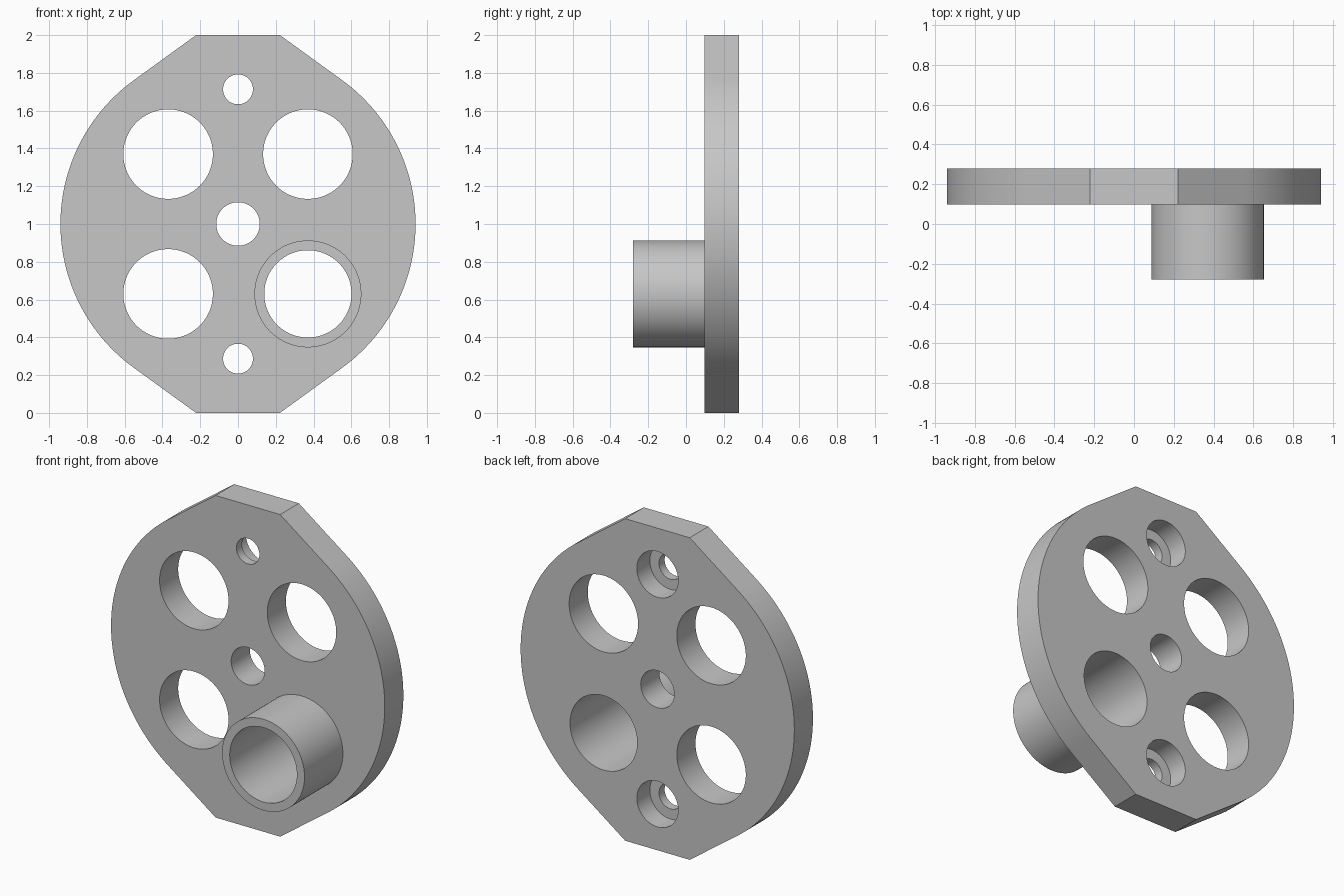
import bpy, bmesh
from math import sin, cos, pi, atan2, acos, hypot, radians

if "Cube" in bpy.data.objects:
    bpy.data.objects.remove(bpy.data.objects["Cube"], do_unlink=True)

FRONT, PLATE_FRONT, BACK = -0.28, 0.097, 0.28
CENTRE_Z = 1.0
RIM, FLAT = 0.94, 0.222          # disc radius, half width of the end flats
OFFSET = 0.37                    # large hole offset from the centre

grey = bpy.data.materials.new("plain grey")
grey.use_nodes = True
colour = (0.57, 0.57, 0.57, 1)
grey.diffuse_color = colour
grey.node_tree.nodes["Principled BSDF"].inputs["Base Color"].default_value = colour


def prism(name, outline, y0, y1):
    """Extrude an x-z outline from y0 to y1."""
    bm = bmesh.new()
    face = bm.faces.new([bm.verts.new((x, y0, z)) for x, z in outline])
    top = bmesh.ops.extrude_face_region(bm, geom=[face])["geom"]
    bmesh.ops.translate(bm, vec=(0, y1 - y0, 0),
                        verts=[v for v in top if isinstance(v, bmesh.types.BMVert)])
    bmesh.ops.recalc_face_normals(bm, faces=bm.faces)
    mesh = bpy.data.meshes.new(name)
    bm.to_mesh(mesh)
    bm.free()
    mesh.materials.append(grey)
    obj = bpy.data.objects.new(name, mesh)
    bpy.context.collection.objects.link(obj)
    return obj


def cylinder(name, x, z, r, y0, y1, sides=96):
    ring = [(x + r * cos(2 * pi * i / sides), z + r * sin(2 * pi * i / sides))
            for i in range(sides)]
    return prism(name, ring, y0, y1)


def combine(target, tool, operation):
    mod = target.modifiers.new(tool.name, "BOOLEAN")
    mod.operation, mod.solver, mod.object = operation, "EXACT", tool
    bpy.context.view_layer.objects.active = target
    bpy.ops.object.modifier_apply(modifier=mod.name)
    bpy.data.objects.remove(tool, do_unlink=True)


# Plate outline: side arcs running tangentially into the end flats
tangent = atan2(1, FLAT) - acos(RIM / hypot(FLAT, 1))
STEPS = 64
arc = [-tangent + 2 * tangent * i / STEPS for i in range(STEPS + 1)]
half = [(FLAT, -1)] + [(RIM * cos(a), RIM * sin(a)) for a in arc] + [(FLAT, 1)]
outline = half + [(-x, -z) for x, z in half]
plate = prism("flange_plate", [(x, CENTRE_Z + z) for x, z in outline], PLATE_FRONT, BACK)

# Tubular boss on the front
boss = cylinder("boss", OFFSET, CENTRE_Z - OFFSET, 0.283, FRONT, PLATE_FRONT + 0.05)
combine(plate, boss, "UNION")

# Four large bores, one running through the boss
for sx in (-1, 1):
    for sz in (-1, 1):
        r = 0.231 if (sx, sz) == (1, -1) else 0.237
        bore = cylinder("bore", sx * OFFSET, CENTRE_Z + sz * OFFSET, r, FRONT - 0.1, BACK + 0.1)
        combine(plate, bore, "DIFFERENCE")

# Centre hole, and two bolt holes counterbored from the back
combine(plate, cylinder("centre_hole", 0, CENTRE_Z, 0.115, FRONT, BACK + 0.1), "DIFFERENCE")
for sz in (-1, 1):
    z = CENTRE_Z + sz * 0.713
    combine(plate, cylinder("bolt_hole", 0, z, 0.079, FRONT, BACK + 0.1), "DIFFERENCE")
    combine(plate, cylinder("counterbore", 0, z, 0.142, PLATE_FRONT + 0.055, BACK + 0.1),
            "DIFFERENCE")

# Smooth curved walls, crisp edges
bpy.ops.object.select_all(action="DESELECT")
plate.select_set(True)
bpy.context.view_layer.objects.active = plate
bpy.ops.object.shade_smooth_by_angle(angle=radians(20))
